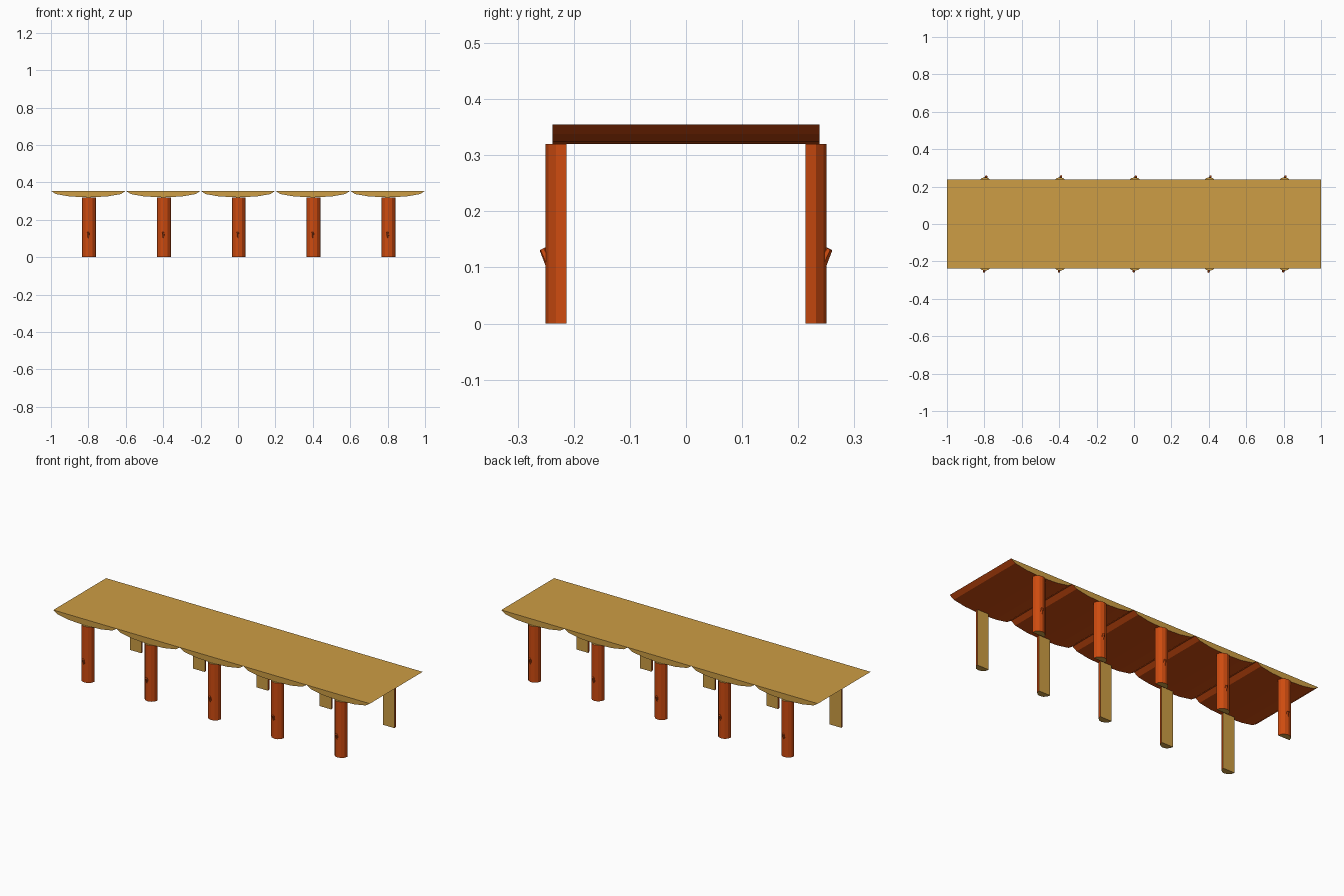
import bpy, bmesh, math
from mathutils import Vector, Matrix

if "Cube" in bpy.data.objects:
    bpy.data.objects.remove(bpy.data.objects["Cube"])


def material(name, rgb):
    m = bpy.data.materials.new(name)
    m.diffuse_color = (*rgb, 1.0)
    m.use_nodes = True
    m.node_tree.nodes["Principled BSDF"].inputs["Base Color"].default_value = m.diffuse_color
    return m


wood = material("cut_wood", (0.61, 0.337, 0.058))
bark = material("bark", (0.61, 0.070, 0.005))


def half_log(name, matrix, half_width, depth, length):
    """Half log: flat face up, rounded bark side (six facets) down, length along y."""
    bm = bmesh.new()
    n = 6
    pts = [(half_width * math.cos(math.pi * i / n), -depth * math.sin(math.pi * i / n))
           for i in range(n + 1)]
    face = bm.faces.new([bm.verts.new((x, -length / 2, z)) for x, z in pts])
    res = bmesh.ops.extrude_face_region(bm, geom=[face], use_keep_orig=True)
    moved = [g for g in res["geom"] if isinstance(g, bmesh.types.BMVert)]
    bmesh.ops.translate(bm, verts=moved, vec=(0, length, 0))
    bmesh.ops.recalc_face_normals(bm, faces=bm.faces)
    # cut ends and the flat split face are wood, the rest is bark
    for f in bm.faces:
        f.normal_update()
        f.material_index = 0 if abs(f.normal.y) > 0.9 or f.normal.z > 0.9 else 1
    bmesh.ops.transform(bm, matrix=matrix, verts=bm.verts)
    return finish(name, bm)


def finish(name, bm):
    mesh = bpy.data.meshes.new(name)
    bm.to_mesh(mesh)
    bm.free()
    mesh.materials.append(wood)
    mesh.materials.append(bark)
    ob = bpy.data.objects.new(name, mesh)
    bpy.context.collection.objects.link(ob)
    return ob


def twig(name, base, tip):
    """Short snapped branch stub between two points."""
    base, tip = Vector(base), Vector(tip)
    axis = tip - base
    bm = bmesh.new()
    bmesh.ops.create_cone(bm, cap_ends=True, segments=6, radius1=0.009,
                          radius2=0.006, depth=axis.length)
    rot = axis.to_track_quat('Z', 'Y').to_matrix().to_4x4()
    bmesh.ops.transform(bm, matrix=Matrix.Translation((base + tip) / 2) @ rot, verts=bm.verts)
    for f in bm.faces:
        f.material_index = 1
    return finish(name, bm)


TOP, LEG_H = 0.355, 0.32
for i in range(5):
    x = -0.8 + 0.4 * i
    # seat slab
    half_log(f"seat_slab_{i + 1}", Matrix.Translation((x, 0, TOP)), 0.2, 0.035, 0.476)
    # front and back legs, split face turned inward
    for label, s in (("front", -1), ("back", 1)):
        lx = x + 0.004
        place = Matrix.Translation((lx, s * 0.213, LEG_H / 2))
        turn = Matrix.Rotation(s * math.pi / 2, 4, 'X')
        half_log(f"{label}_leg_{i + 1}", place @ turn, 0.037, 0.037, LEG_H)
        nx = lx + s * 0.003
        twig(f"{label}_leg_twig_{i + 1}", (nx, s * 0.242, 0.106),
             (nx + s * 0.003, s * 0.2555, 0.133))
